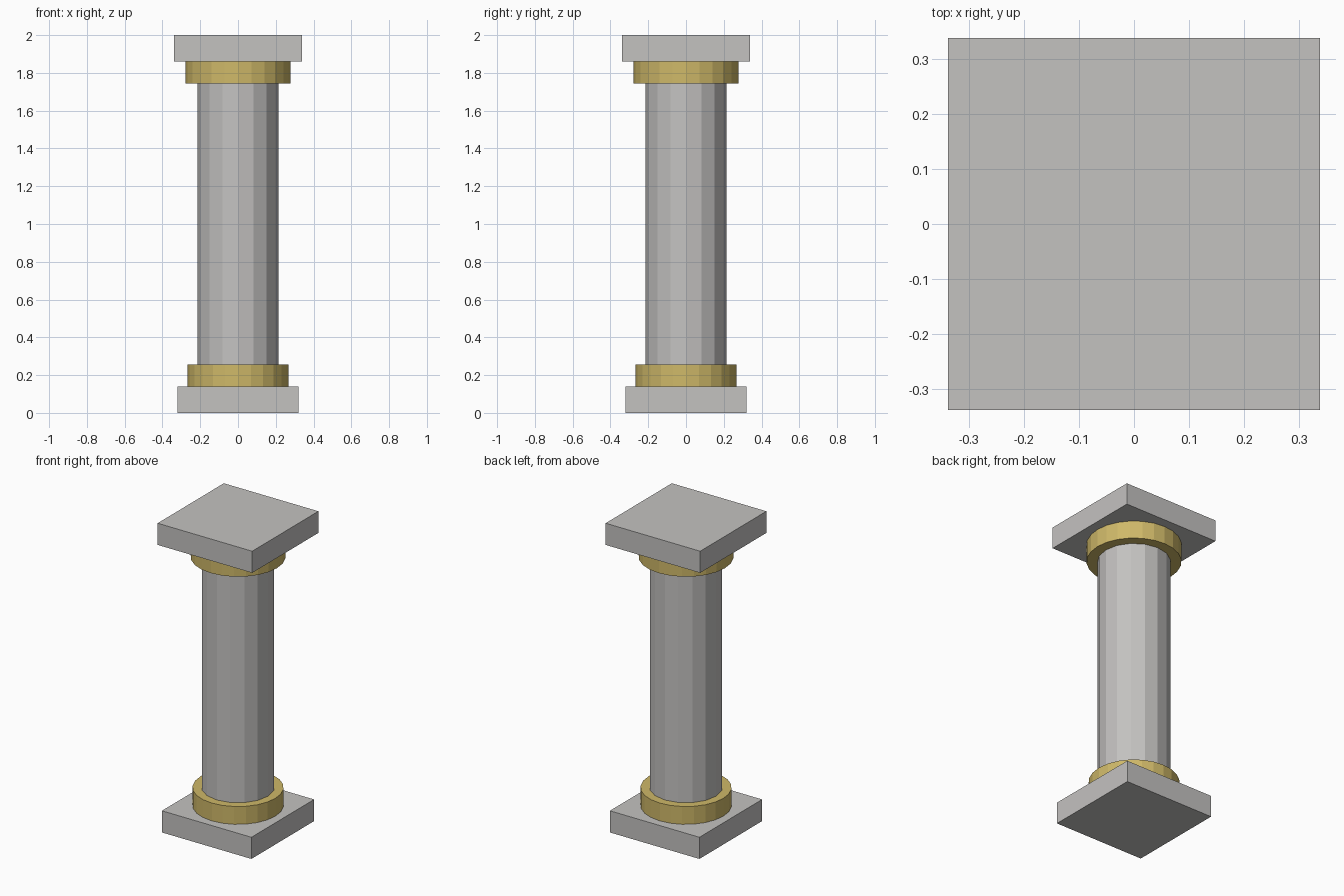
import bpy
import math

if "Cube" in bpy.data.objects:
    bpy.data.objects.remove(bpy.data.objects["Cube"])


def material(name, rgb):
    m = bpy.data.materials.new(name)
    m.diffuse_color = (*rgb, 1)
    m.use_nodes = True
    m.node_tree.nodes["Principled BSDF"].inputs["Base Color"].default_value = m.diffuse_color
    return m


stone = material("grey stone", (0.55, 0.54, 0.53))
gold = material("gold trim", (0.62, 0.48, 0.14))


def finish(name, mat):
    ob = bpy.context.object
    ob.name = name
    ob.data.materials.append(mat)


def slab(name, half, z0, z1):
    bpy.ops.mesh.primitive_cube_add(size=1, location=(0, 0, (z0 + z1) / 2))
    bpy.context.object.scale = (2 * half, 2 * half, z1 - z0)
    bpy.ops.object.transform_apply(location=False, rotation=False, scale=True)
    finish(name, stone)


def drum(name, radius, sides, z0, z1, mat):
    bpy.ops.mesh.primitive_cylinder_add(vertices=sides, radius=radius, depth=z1 - z0,
                                        location=(0, 0, (z0 + z1) / 2))
    finish(name, mat)


# square base and capital
slab("base_plinth", 0.32, 0.0, 0.14)
slab("top_slab", 0.338, 1.86, 2.0)

# faceted shaft between two gold rings
drum("shaft", 0.215, 16, 0.25, 1.75, stone)
drum("base_ring", 0.267, 24, 0.14, 0.255, gold)
drum("top_ring", 0.278, 24, 1.745, 1.86, gold)
